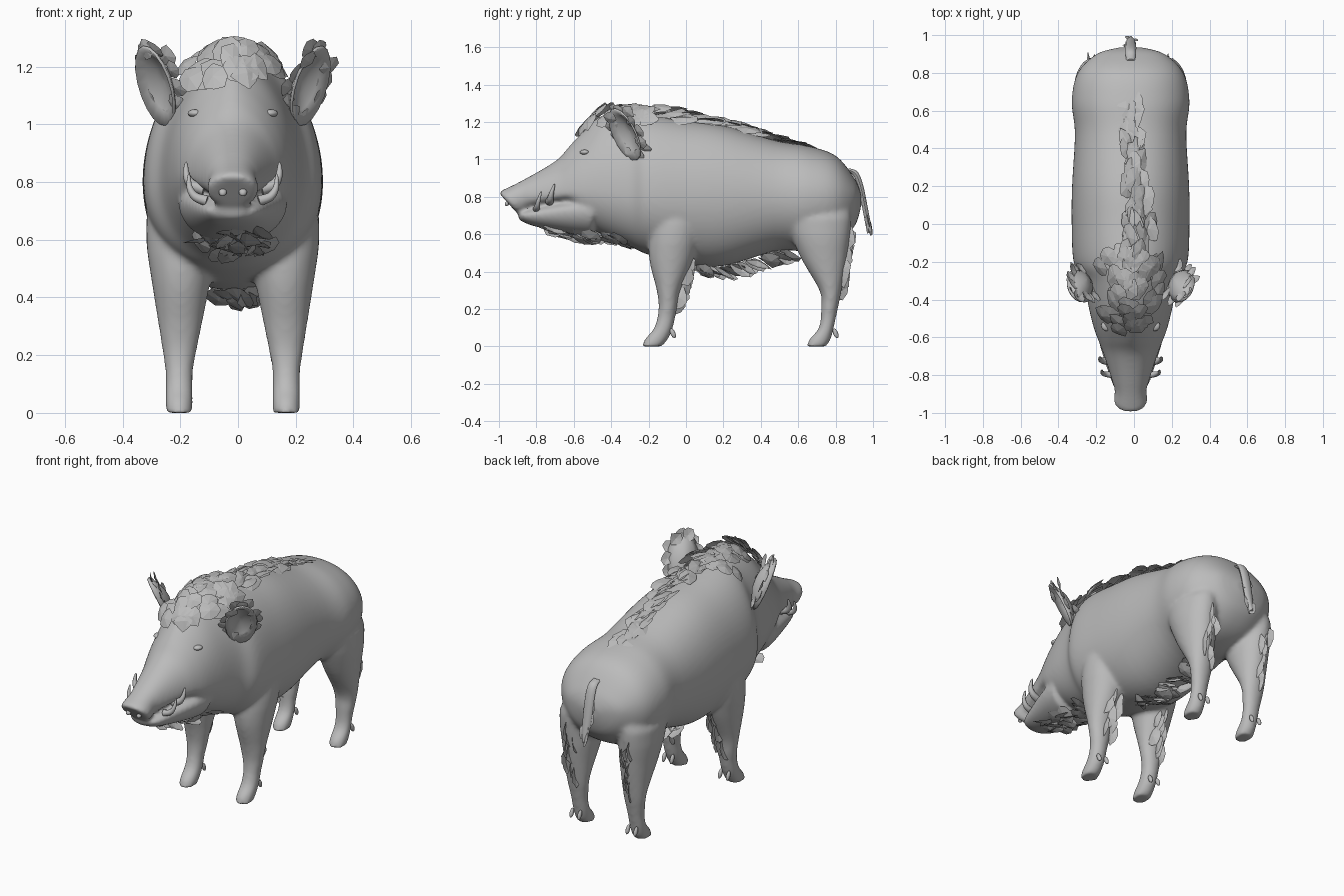
import bpy, bmesh, math, random
from mathutils import Vector

if "Cube" in bpy.data.objects:
    bpy.data.objects.remove(bpy.data.objects["Cube"])

random.seed(4)
CX = -0.018                      # the animal's midline
grey = bpy.data.materials.new("bristle grey")
grey.diffuse_color = (0.5, 0.5, 0.5, 1)
grey.use_nodes = True
grey.node_tree.nodes["Principled BSDF"].inputs["Base Color"].default_value = grey.diffuse_color


def finish(name, bm, smooth=True):
    me = bpy.data.meshes.new(name)
    bmesh.ops.recalc_face_normals(bm, faces=bm.faces[:])
    bm.to_mesh(me)
    bm.free()
    ob = bpy.data.objects.new(name, me)
    bpy.context.collection.objects.link(ob)
    me.materials.append(grey)
    if smooth:
        bpy.context.view_layer.objects.active = ob
        ob.select_set(True)
        bpy.ops.object.shade_smooth_by_angle(angle=math.radians(40))
        ob.select_set(False)
    return ob


def spline(rows, steps=5):
    """Catmull-Rom interpolation of rows of numbers."""
    out = []
    for i in range(len(rows) - 1):
        a, b, c, d = (rows[max(0, min(len(rows) - 1, i + k))] for k in (-1, 0, 1, 2))
        for s in range(steps):
            t = s / steps
            out.append([0.5 * (2 * q + (r - p) * t + (2 * p - 5 * q + 4 * r - u) * t * t
                        + (3 * q - p - 3 * r + u) * t ** 3) for p, q, r, u in zip(a, b, c, d)])
    return out + [list(rows[-1])]


def skin(bm, rings):
    rings = [[bm.verts.new(p) for p in r] for r in rings]
    n = len(rings[0])
    for a, b in zip(rings, rings[1:]):
        for i in range(n):
            bm.faces.new((a[i], a[(i + 1) % n], b[(i + 1) % n], b[i]))
    bm.faces.new(rings[0][::-1])
    bm.faces.new(rings[-1])


def trunk(bm, rows, slant=0.0, n=64):
    """Rows: y, bottom, top, half width. The section narrows upward around the face."""
    rings = []
    for y, zb, zt, w in spline(rows):
        face = math.exp(-((y + .5) / .2) ** 2)
        zc = min(.8 + .03 * face, .77 + .3 * (y + 1), .35 * zb + .65 * zt)
        taper = .9 + .5 * face
        k = max(0, slant - 6 * (y + 1)) if slant else 0
        ring = []
        for i in range(n):
            c, s = math.cos(math.tau * i / n), math.sin(math.tau * i / n)
            z = zc + s * ((zt - zc) if s > 0 else (zc - zb))
            x = math.copysign(abs(c) ** (taper if s > 0 else .9), c) * w
            ring.append((CX + x, y + k * (zt - z), z))
        rings.append(ring)
    skin(bm, rings)


def leg(bm, rows, side, flare, n=28):
    """Rows: height, front, back. The leg widens toward the shoulder, then rounds off."""
    rings = []
    for z, y0, y1 in spline(rows):
        t = max(0, z - .15)
        x0 = .138 - flare * min(t, .36)
        x1 = min(.3, .234 + .155 * t) - .9 * max(0, z - .7)
        rings.append([(CX + side * ((x0 + x1) / 2 + (x1 - x0) / 2 * math.cos(math.tau * i / n)),
                       (y0 + y1) / 2 + (y1 - y0) / 2 * math.sin(math.tau * i / n), z)
                      for i in range(n)])
    skin(bm, rings)


# Body, head, jaw and legs fused into one skin
bm = bmesh.new()
trunk(bm, [(-1, .715, .82, .075), (-.98, .71, .836, .09), (-.88, .728, .885, .086),
           (-.7, .765, .99, .14), (-.62, .76, 1.075, .17), (-.55, .66, 1.15, .195),
           (-.45, .6, 1.235, .22), (-.3, .535, 1.25, .252), (-.2, .49, 1.24, .302),
           (0, .44, 1.21, .312), (.2, .43, 1.18, .31), (.48, .51, 1.1, .295),
           (.65, .51, 1.072, .312), (.8, .55, 1.02, .28), (.9, .64, .9, .18), (.935, .74, .82, .06)],
      slant=.9)
trunk(bm, [(-.895, .68, .715, .04), (-.87, .665, .722, .085), (-.8, .64, .745, .115),
           (-.6, .6, .8, .175), (-.5, .59, .8, .19)])
for side in (-1, 1):
    leg(bm, [(0, -.235, -.13), (.04, -.22, -.095), (.1, -.17, -.07), (.2, -.147, -.048),
             (.3, -.157, -.03), (.5, -.2, .05), (.75, -.17, .1), (.84, -.1, .04)], side, .2)
    leg(bm, [(0, .645, .75), (.04, .66, .775), (.1, .71, .79), (.2, .722, .812),
             (.3, .713, .832), (.5, .6, .865), (.72, .53, .88), (.84, .62, .8)], side, .14)
body = finish("body", bm, smooth=False)
bpy.context.view_layer.objects.active = body
m = body.modifiers.new("fuse", 'REMESH')
m.mode, m.voxel_size = 'VOXEL', 0.011
m = body.modifiers.new("soften", 'SMOOTH')
m.factor, m.iterations = 0.5, 12
for name in ("fuse", "soften"):
    bpy.ops.object.modifier_apply(modifier=name)
body.data.polygons.foreach_set("use_smooth", [True] * len(body.data.polygons))
bpy.context.view_layer.update()


def surface(origin, direction):
    hit, loc, nor, _ = body.ray_cast(Vector(origin), Vector(direction))
    return (loc, nor) if hit else (None, None)


def ball(name, loc, size, rot=(0, 0, 0)):
    bm = bmesh.new()
    bmesh.ops.create_uvsphere(bm, u_segments=14, v_segments=8, radius=1)
    ob = finish(name, bm)
    ob.location, ob.scale, ob.rotation_euler = loc, size, rot


def horn(name, pts, r, n=10):
    """Tapering curved tooth."""
    pts = [Vector(p) for p in spline(pts)]
    rings = []
    for i, p in enumerate(pts):
        t = (pts[min(i + 1, len(pts) - 1)] - pts[max(i - 1, 0)]).normalized()
        u = t.cross(Vector((0, 1, 0))).normalized()
        v = t.cross(u)
        q = r * (1 - i / (len(pts) - 1)) ** 0.6 + 0.001
        rings.append([p + q * (u * math.cos(math.tau * k / n) + v * math.sin(math.tau * k / n))
                      for k in range(n)])
    bm = bmesh.new()
    skin(bm, rings)
    finish(name, bm)


def card(bm, base, along, normal, length, width):
    """One ragged, slightly folded leaf of fur."""
    along = Vector(along).normalized()
    across = along.cross(Vector(normal)).normalized()
    up = across.cross(along)
    mid = bm.verts.new(Vector(base) + along * length * .5 + up * width * .12)
    rim = []
    for i in range(8):
        a = math.tau * i / 8 + .3
        j = random.uniform(.8, 1.2)
        rim.append(bm.verts.new(Vector(base) + along * length * (.5 + .5 * j * math.cos(a))
                                + across * width * .5 * j * math.sin(a)))
    for i in range(8):
        bm.faces.new((mid, rim[i], rim[(i + 1) % 8]))


def rnd(a):
    return random.uniform(-a, a)


# Back crest and forehead fur
bm = bmesh.new()
for i in range(56):
    t = i / 55
    x = CX + .06 * (1 - t) + rnd(.075 * (1 - t) + .012)
    p, n = surface((x, -.32 + .88 * t, 2), (0, 0, -1))
    if p:
        card(bm, p + n * (.002 + .035 * (1 - t) * random.random()), (rnd(.25), 1, .12 - .35 * t),
             n + Vector((rnd(.7), 0, 0)), .14, .085)
finish("back_crest", bm, smooth=False)
bm = bmesh.new()
for i in range(44):
    x = CX + rnd(.05 + .09 * min(1, i / 15))
    p, n = surface((x, -.58 + .36 * i / 43, 2), (0, 0, -1))
    if p:
        d = Vector((rnd(.4), 1, 0))
        d -= n * d.dot(n)
        card(bm, p + n * random.uniform(.006, .03), d + n * .12, n, .12, .1)
finish("forehead_fur", bm, smooth=False)

# Throat and belly fur
for name, count, y0, y1, spread, drop in (("throat_fur", 34, -.78, -.36, .1, .3),
                                          ("belly_fur", 30, .04, .5, .055, .5)):
    bm = bmesh.new()
    for i in range(count):
        y = y0 + (y1 - y0) * i / (count - 1)
        p, n = surface((CX + rnd(spread), y, -1), (0, 0, 1))
        if p:
            card(bm, p + n * .003, (rnd(.4), 1, -drop - rnd(.2)), n + Vector((rnd(.9), 0, 0)), .12, .1)
    finish(name, bm, smooth=False)

for side, tag in ((-1, "left"), (1, "right")):
    X = lambda x: CX + side * x
    # Fur and dew claws behind the legs
    for name, y0, z0, y1, z1, x, claw in (("front", -.03, .21, .02, .42, .165, -.07),
                                          ("hind", .83, .29, .87, .56, .19, .8)):
        bm = bmesh.new()
        for i in range(9):
            t = i / 8
            card(bm, (X(x + rnd(.03)), y0 + (y1 - y0) * t, z0 + (z1 - z0) * t + .08),
                 (rnd(.2), -.15, -1), (1, rnd(.5), 0), .12, .09)
        finish(f"{name}_leg_fur_{tag}", bm, smooth=False)
        for s in (-1, 1):
            ball(f"{name}_dew_claw_{tag}", (X(.185 + s * .026), claw, .07), (.011, .013, .028), (.4, 0, 0))
    # Eyes and nostrils
    p, n = surface((X(.135), -2, 1.04), (0, 1, 0))
    if p:
        ball(f"eye_{tag}", p - n * .004, (.027, .022, .014), (0, 0, side * .8))
    ball(f"nostril_{tag}", (X(.035), -.955, .765), (.014, .012, .016), (-.7, 0, 0))
    # Tusks
    for name, y, z, x, h, r in (("lower", -.8, .735, .09, .095, .018), ("upper", -.73, .775, .1, .095, .022)):
        horn(f"{name}_tusk_{tag}", [(X(x), y, z), (X(x + .04), y + .005, z + h * .15),
                                    (X(x + .06), y + .012, z + h * .5), (X(x + .062), y + .027, z + h)], r)
    # Ear: a cupped shell opening forward and outward
    bm = bmesh.new()
    axis = Vector((side * .2, -.38, .87)).normalized()
    face = Vector((side * .68, -.7, .1)).normalized()
    wide = axis.cross(face).normalized()
    face = wide.cross(axis)
    centre = Vector((X(.257), -.318, 1.14))
    rows = []
    for r in (.02, .35, .7, 1):
        row = []
        for k in range(18):
            a = math.tau * k / 18
            row.append(bm.verts.new(centre + axis * .155 * r * math.sin(a) + wide * .09 * r * math.cos(a)
                                    + face * .055 * (r * r - .7)))
        rows.append(row)
    for a, b in zip(rows, rows[1:]):
        for k in range(18):
            bm.faces.new((a[k], a[(k + 1) % 18], b[(k + 1) % 18], b[k]))
    bm.faces.new(rows[0])
    ear = finish(f"ear_{tag}", bm)
    ear.modifiers.new("thickness", 'SOLIDIFY').thickness = .01
    # Ragged ear fringe
    bm = bmesh.new()
    for k in range(14):
        a = math.tau * k / 14
        out = axis * math.sin(a) + wide * math.cos(a)
        base = centre + axis * .1 * math.sin(a) + wide * .05 * math.cos(a) + face * rnd(.02)
        card(bm, base, out + axis * .2 * math.sin(a) + face * rnd(.35), face, .075, .075)
    finish(f"ear_fringe_{tag}", bm, smooth=False)

# Tail: a flat hanging strip with ragged fur
bm = bmesh.new()
rings = []
for y, z, w in spline([(.86, .945, .022), (.905, .925, .028), (.935, .85, .03), (.965, .7, .026),
                       (.982, .61, .01)]):
    rings.append([(CX + w * math.cos(math.tau * k / 10), y + .014 * math.sin(math.tau * k / 10),
                   z + .008 * math.sin(math.tau * k / 10)) for k in range(10)])
skin(bm, rings)
finish("tail", bm)
bm = bmesh.new()
for k in range(6):
    card(bm, (CX + rnd(.015), .925 + .01 * k, .86 - .035 * k), (rnd(.15), .18, -1), (rnd(.8), 1, 0), .09, .05)
finish("tail_fur", bm, smooth=False)
